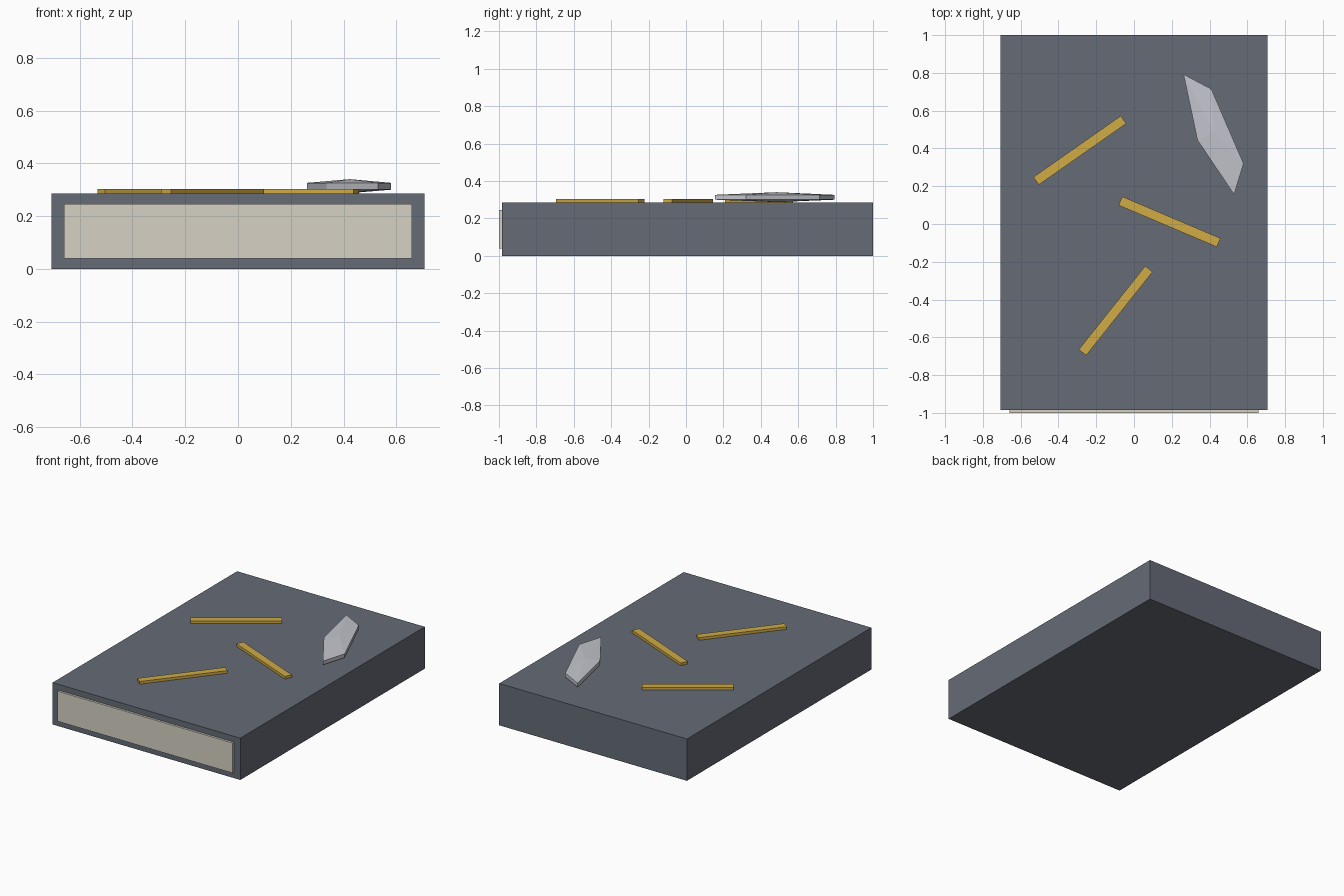
import bpy, bmesh, math

if "Cube" in bpy.data.objects:
    bpy.data.objects.remove(bpy.data.objects["Cube"])


def material(name, rgb):
    m = bpy.data.materials.new(name)
    m.diffuse_color = (*rgb, 1)
    m.use_nodes = True
    m.node_tree.nodes["Principled BSDF"].inputs["Base Color"].default_value = m.diffuse_color
    return m


def box(name, center, size, mat, angle=0):
    bpy.ops.mesh.primitive_cube_add(size=1, location=center, rotation=(0, 0, math.radians(angle)))
    ob = bpy.context.object
    ob.name = name
    ob.scale = size
    ob.data.materials.append(mat)
    return ob


slate = material("slate", (0.13, 0.145, 0.18))
cream = material("cream", (0.67, 0.64, 0.56))
gold = material("gold", (0.63, 0.41, 0.06))
crystal = material("crystal", (0.55, 0.56, 0.61))

# Slab and its raised front panel
box("slab", (0, 0.0075, 0.1425), (1.414, 1.985, 0.285), slate)
box("front_panel", (0, -0.98, 0.1425), (1.32, 0.04, 0.205), cream)

# Flat bars lying on the top
bars = [(-0.287, 0.39, 35), (0.188, 0.012, -23), (-0.097, -0.459, 51.5)]
for i, (x, y, angle) in enumerate(bars, 1):
    box(f"bar_{i}", (x, y, 0.2935), (0.565, 0.05, 0.019), gold, angle)

# Five-sided shard: thin rim with a shallow peak above and below
outline = [(0.262, 0.793), (0.336, 0.444), (0.53, 0.156), (0.58, 0.32), (0.41, 0.714)]
cx = sum(p[0] for p in outline) / 5
cy = sum(p[1] for p in outline) / 5
bm = bmesh.new()
low = [bm.verts.new((x, y, 0.3)) for x, y in outline]
high = [bm.verts.new((x, y, 0.326)) for x, y in outline]
base = bm.verts.new((cx, cy, 0.287))
peak = bm.verts.new((cx, cy, 0.34))
for i in range(5):
    j = (i + 1) % 5
    bm.faces.new((low[i], low[j], high[j], high[i]))
    bm.faces.new((high[i], high[j], peak))
    bm.faces.new((low[j], low[i], base))
mesh = bpy.data.meshes.new("shard")
bm.to_mesh(mesh)
bm.free()
mesh.materials.append(crystal)
bpy.context.collection.objects.link(bpy.data.objects.new("shard", mesh))
